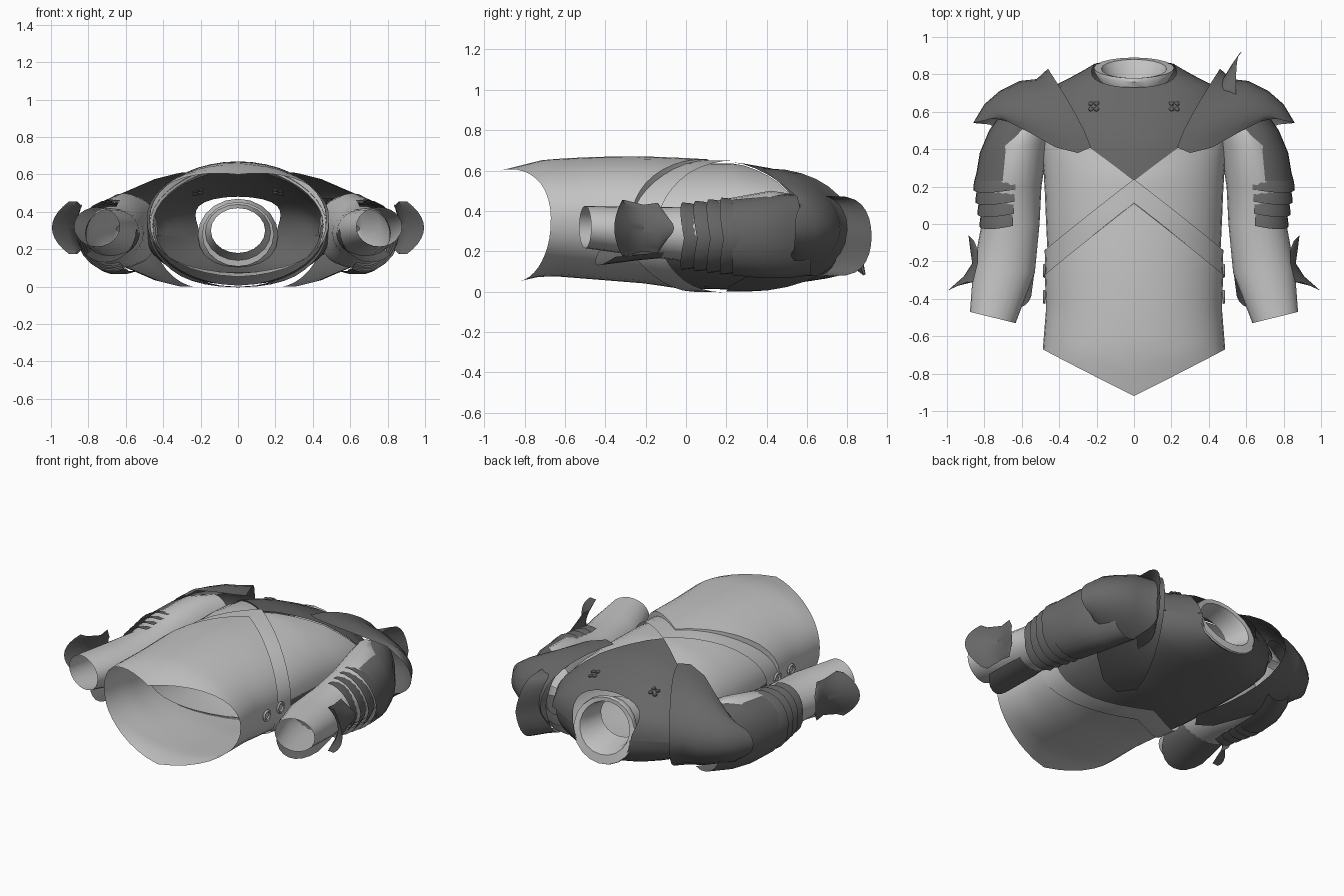
import bpy, bmesh, math
from math import sin, cos, pi, radians
from mathutils import Vector

cube = bpy.data.objects.get("Cube")
if cube:
    bpy.data.objects.remove(cube, do_unlink=True)


def material(name, v):
    m = bpy.data.materials.new(name)
    m.use_nodes = True
    m.diffuse_color = (v, v, v, 1)
    m.node_tree.nodes["Principled BSDF"].inputs["Base Color"].default_value = (v, v, v, 1)
    return m


LIGHT = material("light_grey", 0.56)
DARK = material("dark_grey", 0.135)


def finish(bm, name, mat):
    bmesh.ops.recalc_face_normals(bm, faces=bm.faces)
    me = bpy.data.meshes.new(name)
    bm.to_mesh(me)
    bm.free()
    ob = bpy.data.objects.new(name, me)
    bpy.context.collection.objects.link(ob)
    me.materials.append(mat)
    bpy.ops.object.select_all(action='DESELECT')
    ob.select_set(True)
    bpy.context.view_layer.objects.active = ob
    bpy.ops.object.shade_smooth_by_angle(angle=radians(40))
    return ob


def loft(name, rows, mat, closed=False):
    """Skin a sheet or tube through rows of points."""
    bm = bmesh.new()
    vs = [[bm.verts.new(p) for p in row] for row in rows]
    for a, b in zip(vs, vs[1:]):
        n = len(a)
        for i in range(n if closed else n - 1):
            j = (i + 1) % n
            bm.faces.new((a[i], a[j], b[j], b[i]))
    return finish(bm, name, mat)


def lookup(table, y):
    """Interpolate half width, top and bottom of the body at y."""
    if y <= table[0][0]:
        return table[0][1:]
    for p, q in zip(table, table[1:]):
        if y <= q[0]:
            t = (y - p[0]) / (q[0] - p[0])
            return [u + (v - u) * t for u, v in zip(p[1:], q[1:])]
    return table[-1][1:]


BODY = [(-.3, .455, .60, .06), (0, .47, .635, .015), (.25, .48, .635, .01),
        (.45, .5, .6, .03), (.6, .5, .54, .05), (.73, .44, .475, .07),
        (.8, .3, .455, .09), (.86, .2, .44, .11)]
SKIRT = [(-.92, .5, .6, .03), (-.7, .49, .655, .08), (-.45, .47, .668, .06),
         (-.2, .48, .67, .04), (0, .49, .662, .01), (.12, .5, .655, .0)]


def body_point(table, y, a, grow=0):
    """Round front, squarer back."""
    w, top, bot = lookup(table, y)
    c, s = cos(a), sin(a)
    if s < 0:
        c, s = math.copysign(abs(c) ** .87, c), -abs(s) ** .87
    return Vector(((w + grow) * c, y, (top + bot) / 2 + ((top - bot) / 2 + grow) * s))


def angles(a0, a1):
    n = round((a1 - a0) / 9)
    return [radians(a0 + (a1 - a0) * i / n) for i in range(n if a1 - a0 == 360 else n + 1)]


def shell(name, table, low, high, mat, a0=0, a1=360, steps=8, grow=0):
    """Part of the body between two edge lines given as functions of angle."""
    rows = [[body_point(table, low(a) + (high(a) - low(a)) * s / steps, a, grow)
             for a in angles(a0, a1)] for s in range(steps + 1)]
    return loft(name, rows, mat, a1 - a0 == 360)


# Edge lines of the garment
def hem(a):
    return -.67 - (.25 if sin(a) > 0 else .15) * (1 - abs(cos(a)))


def waist(a):
    return -.27 + (.38 if sin(a) > 0 else .32) * (1 - abs(cos(a)))


def cloth_low(a):
    return waist(a) - .02


def strap_top(a):
    return waist(a) + .13


def bib_edge(a):
    return .23 + .37 * min(1, abs(cos(a)) * 1.02)


def neck(a):
    return .86 - .13 * max(0, sin(a)) ** 2


# Torso
shell("skirt", SKIRT, hem, waist, LIGHT, steps=10)
loft("skirt_rim", [[body_point(SKIRT, waist(a), a) for a in angles(0, 360)],
                   [body_point(BODY, waist(a) + .01, a, -.004) for a in angles(0, 360)]],
     LIGHT, True)
shell("waist_strap", BODY, cloth_low, strap_top, LIGHT, steps=3, grow=.015)
shell("chest_cloth", BODY, cloth_low, bib_edge, LIGHT, 0, 180)
shell("back_lining", BODY, cloth_low, lambda a: .7, LIGHT, 180, 360, grow=-.012)
shell("bib", BODY, bib_edge, neck, DARK, 0, 180, grow=.006)
shell("back_plate", BODY, waist, neck, DARK, 180, 360, 10)

# Standing collar with a rolled lip and a deep inner wall
ring = [2 * pi * i / 20 for i in range(20)]
collar = [(.19, .28, .17, .78, .06), (.215, .275, .195, .82, .06), (.215, .275, .19, .835, .055),
          (.175, .29, .15, .83, .05), (.16, .295, .135, .78, .04), (.145, .3, .12, .66, .02)]
loft("collar", [[(w * cos(a), y - t * sin(a), z + h * sin(a)) for a in ring]
                for w, z, h, y, t in collar], LIGHT, True)


def arc(side, cx, y, cz, rx, rz, a0, a1, n, tilt=0):
    pts = []
    for i in range(n + 1):
        a = radians(a0 + (a1 - a0) * i / n)
        pts.append((side * (cx + rx * cos(a)), y + tilt * cos(a), cz + rz * sin(a)))
    return pts


SLEEVE = [(.55, .62, .31, .1, .03), (.55, .55, .3, .12, .18), (.61, .42, .3, .15, .2),
          (.66, .2, .29, .165, .17), (.66, 0, .285, .155, .135), (.695, -.25, .3, .165, .12),
          (.755, -.5, .32, .122, .105)]
UPPER = [(.56, .62, .28, .13, .2), (.62, .5, .275, .155, .21), (.655, .38, .27, .17, .205),
         (.675, .23, .27, .175, .19)]
FOREARM = [(.68, -.08, .29, .15, .12), (.69, -.25, .29, .165, .135), (.71, -.45, .31, .165, .18)]
# front x, y, z; crest x, y; back y
PAULDRON = [(.23, .41, .60, .46, .83, .3), (.30, .38, .60, .52, .775, .2), (.42, .41, .57, .61, .765, .22),
            (.56, .49, .51, .72, .71, .33), (.68, .55, .46, .80, .64, .47), (.76, .565, .40, .86, .54, .53)]

for side, tag in ((1, "left"), (-1, "right")):
    # Sleeve
    tilts = (0, 0, 0, 0, 0, .01, .03)
    loft("sleeve_" + tag, [arc(side, *s, 0, 345, 23, t) for s, t in zip(SLEEVE, tilts)],
         LIGHT, True)
    # Upper arm plate and overlapping lames
    loft("arm_plate_" + tag, [arc(side, *s, -115, 108, 14) for s in UPPER], DARK)
    for k in range(4):
        y, cx = .27 - .065 * k, .672 + .002 * k
        r, h = .172 - .013 * k, .175 - .008 * k
        rows = []
        for dy, g in ((0, 0), (-.045, .012), (-.085, .016)):
            row = arc(side, cx, y + dy, .275, r + g, h + g, -110, 102, 14)
            rows.append([(x, py - .018 * abs(sin(i * pi / 7)), z)
                         for i, (x, py, z) in enumerate(row)])
        loft(f"lame_{k + 1}_{tag}", rows, DARK)
    # Flared guard under the forearm, pointed at its end
    rows = []
    for k, s in enumerate(FOREARM):
        row = arc(side, *s, 180, 310, 10)
        rows.append([(x, y + .05 * k * abs(i / 5 - 1) ** 2, z) for i, (x, y, z) in enumerate(row)])
    loft("forearm_guard_" + tag, rows, DARK)
    # Flared elbow wing
    wing = []
    for y, x, h, bulge, sweep in ((-.06, .885, .05, .03, .03), (-.14, .875, .125, .04, 0),
                                  (-.21, .865, .115, .03, 0), (-.28, .91, .14, .05, .03),
                                  (-.355, .995, .14, .09, -.04)):
        wing.append([(side * (x - bulge * t * t), y - sweep * t * t, .315 + h * t)
                     for t in [i / 5 - 1 for i in range(11)]])
    loft("elbow_wing_" + tag, wing, DARK)
    # Shoulder cap wrapping from chest to back
    rows = []
    for fx, fy, fz, cx, cy, by in PAULDRON:
        row = []
        for i in range(17):
            t = pi * i / 16
            y0 = fy if i < 8 else by
            row.append((side * (fx + (cx - fx) * sin(t) ** 1.2), y0 + (cy - y0) * sin(t),
                        .305 + (fz + .01 - .305) * cos(t)))
        rows.append(row)
    loft("shoulder_cap_" + tag, rows, DARK)
    # Side buckles
    for k, y in enumerate((-.25, -.39)):
        bpy.ops.mesh.primitive_torus_add(major_segments=12, minor_segments=5, major_radius=.03,
                                         minor_radius=.008, location=(side * .48, y, .33),
                                         rotation=(0, pi / 2, 0))
        ob = bpy.context.object
        ob.name = f"buckle_{k + 1}_{tag}"
        ob.data.materials.append(LIGHT)
    # Four petal rosette on the bib
    for k in range(4):
        a = pi / 4 + k * pi / 2
        x, y = .215 + .021 * cos(a), .63 + .021 * sin(a)
        spot = body_point(BODY, y, math.acos(x / (lookup(BODY, y)[0] + .006)), .006)
        bpy.ops.mesh.primitive_uv_sphere_add(segments=8, ring_count=5, radius=.015,
                                             location=(side * spot.x, spot.y, spot.z))
        ob = bpy.context.object
        ob.name = f"rosette_petal_{k + 1}_{tag}"
        ob.scale.z = .7
        ob.data.materials.append(DARK)

# Tall curved guard on the left shoulder only
guard = []
for x, foot, crest, h in ((.47, .56, .76, .2), (.51, .60, .82, .195),
                          (.54, .64, .87, .195), (.575, .66, .92, .2)):
    guard.append([(x - .03 * abs(cos(t)), foot + (crest - foot) * sin(t) ** .45, .275 + h * cos(t))
                  for t in [pi * i / 14 for i in range(15)]])
loft("shoulder_guard", guard, DARK)
